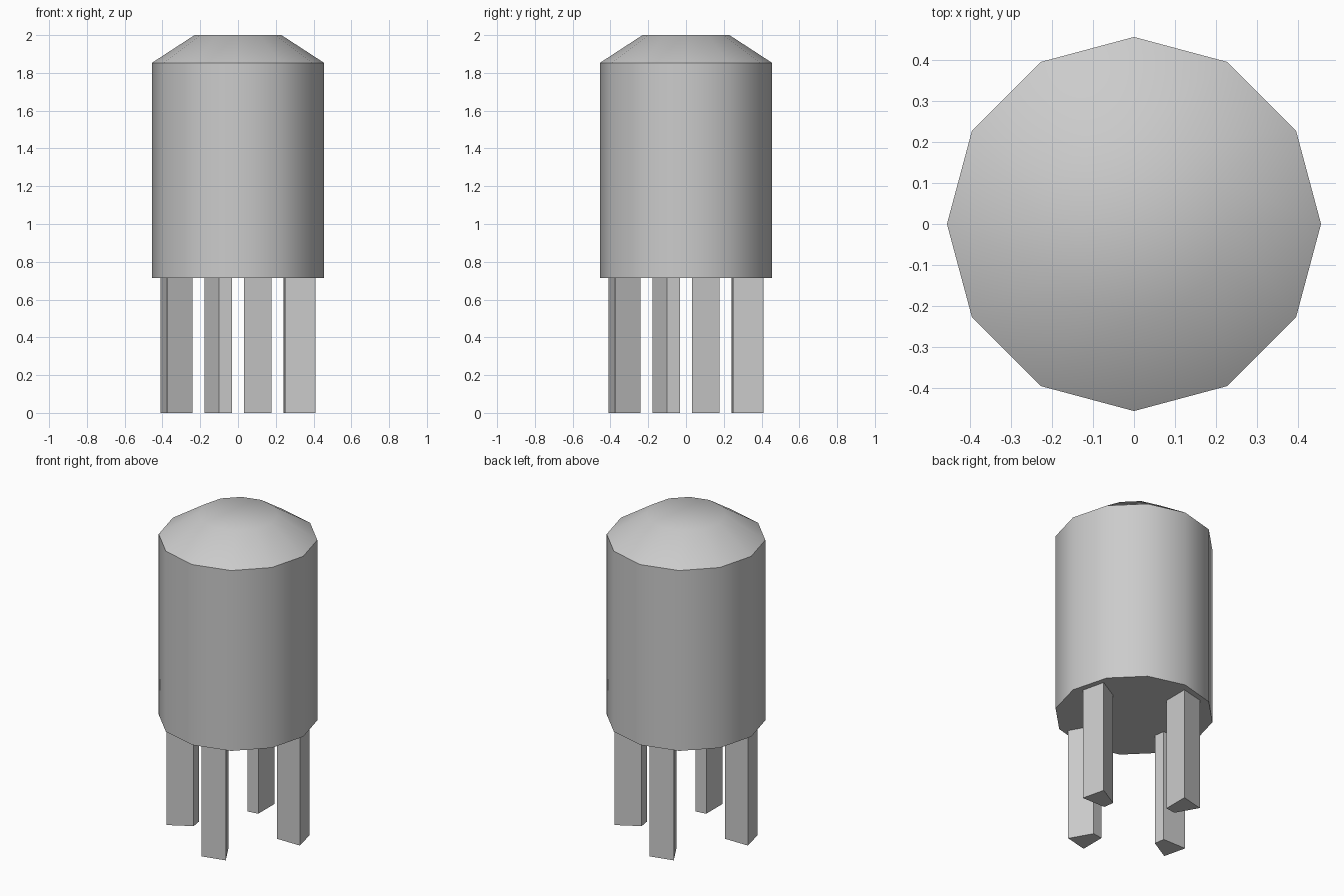
import bpy, bmesh, math

if "Cube" in bpy.data.objects:
    bpy.data.objects.remove(bpy.data.objects["Cube"])

SIDES = 12


def make_object(name, rings):
    """Stack equal-length rings of points into a capped solid."""
    bm = bmesh.new()
    loops = [[bm.verts.new(p) for p in ring] for ring in rings]
    n = len(loops[0])
    for low, high in zip(loops, loops[1:]):
        for i in range(n):
            j = (i + 1) % n
            bm.faces.new((low[i], low[j], high[j], high[i]))
    bm.faces.new(loops[0][::-1])
    bm.faces.new(loops[-1])
    bmesh.ops.recalc_face_normals(bm, faces=bm.faces)
    mesh = bpy.data.meshes.new(name)
    bm.to_mesh(mesh)
    bm.free()
    obj = bpy.data.objects.new(name, mesh)
    bpy.context.collection.objects.link(obj)
    return obj


def circle(radius, z):
    return [(radius * math.cos(math.tau * i / SIDES),
             radius * math.sin(math.tau * i / SIDES), z) for i in range(SIDES)]


# Tank body with chamfered, smooth-shaded lid
tank = make_object("tank", [circle(0.456, 0.713), circle(0.456, 1.853), circle(0.23, 2.0)])
bpy.context.view_layer.objects.active = tank
tank.select_set(True)
bpy.ops.object.shade_smooth_by_angle(angle=math.radians(45))

# Four irregular posts, repeated by quarter turns about the centre
section = [(0.033, -0.41), (0.177, -0.375), (0.10, -0.24), (0.033, -0.25)]
for name in ("front_leg", "right_leg", "back_leg", "left_leg"):
    make_object(name, [[(x, y, z) for x, y in section] for z in (0, 0.713)])
    section = [(-y, x) for x, y in section]
